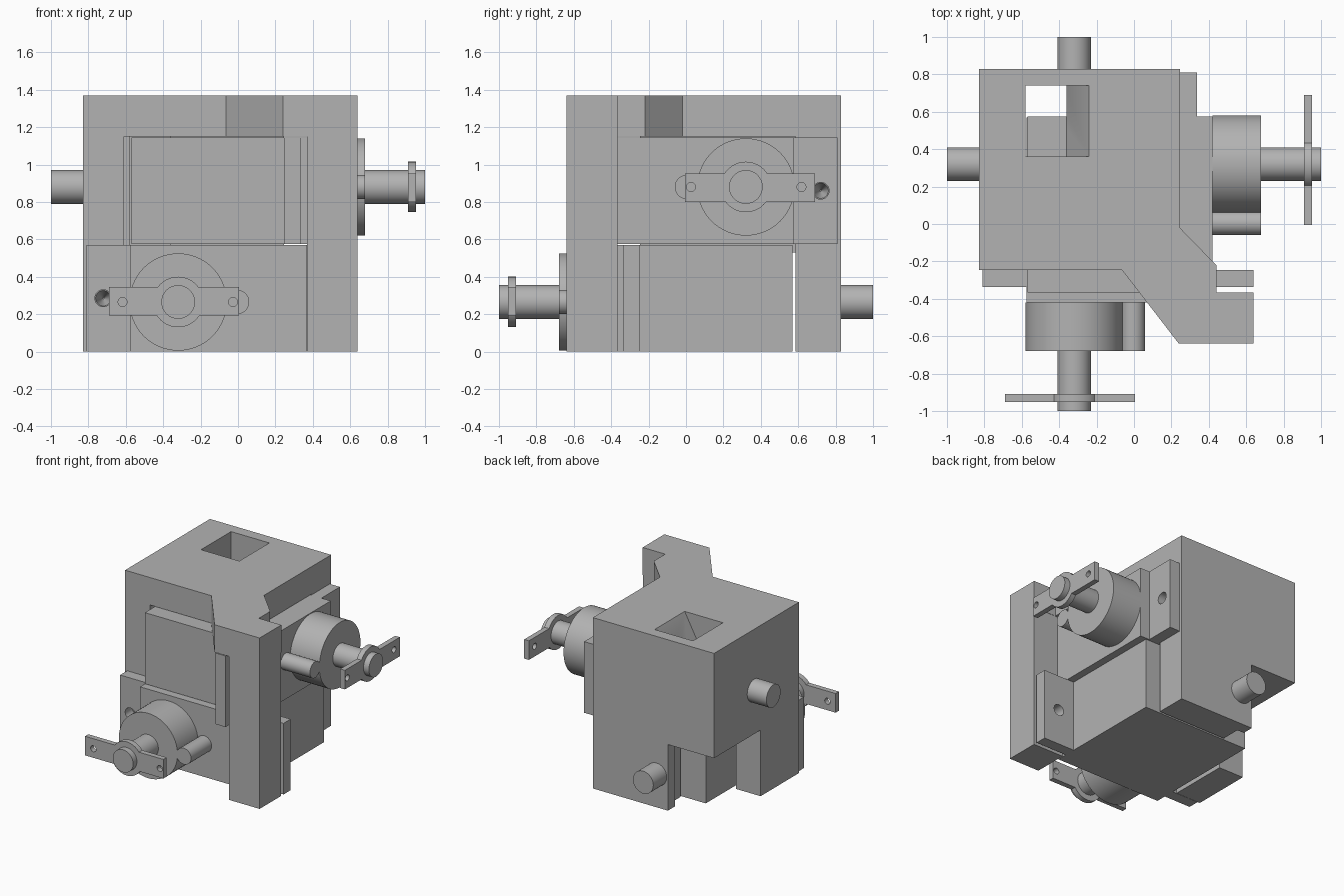
import bpy, bmesh, math
from mathutils import Matrix, Vector

cube = bpy.data.objects.get("Cube")
if cube:
    bpy.data.objects.remove(cube, do_unlink=True)

GREY = (0.45, 0.45, 0.45, 1)
grey = bpy.data.materials.new("plain grey")
grey.diffuse_color = GREY
grey.use_nodes = True
next(n for n in grey.node_tree.nodes if n.type == 'BSDF_PRINCIPLED').inputs["Base Color"].default_value = GREY


def finish(name, bm):
    bmesh.ops.recalc_face_normals(bm, faces=bm.faces)
    mesh = bpy.data.meshes.new(name)
    bm.to_mesh(mesh)
    bm.free()
    mesh.materials.append(grey)
    ob = bpy.data.objects.new(name, mesh)
    bpy.context.collection.objects.link(ob)
    return ob


def prism(name, points, start, end, axis='z'):
    """Extrude an outline along z, or an x-z outline along y."""
    bm = bmesh.new()
    place = (lambda a, b: (a, b, start)) if axis == 'z' else (lambda a, b: (a, start, b))
    face = bm.faces.new([bm.verts.new(place(a, b)) for a, b in points])
    moved = bmesh.ops.extrude_face_region(bm, geom=[face])["geom"]
    step = Vector((0, 0, end - start)) if axis == 'z' else Vector((0, end - start, 0))
    bmesh.ops.translate(bm, vec=step, verts=[v for v in moved if isinstance(v, bmesh.types.BMVert)])
    return finish(name, bm)


def box(name, x0, x1, y0, y1, z0, z1):
    return prism(name, [(x0, y0), (x1, y0), (x1, y1), (x0, y1)], z0, z1)


def rod(name, x, z, radius, y0, y1, tip=None):
    """Round bar along y; a tip radius makes it a cone."""
    bm = bmesh.new()
    bmesh.ops.create_cone(bm, cap_ends=True, segments=64, radius1=radius,
                          radius2=radius if tip is None else tip, depth=y1 - y0)
    bmesh.ops.transform(bm, verts=bm.verts, matrix=Matrix.Translation((x, (y0 + y1) / 2, z))
                        @ Matrix.Rotation(-math.pi / 2, 4, 'X'))
    return finish(name, bm)


def combine(ob, others, operation):
    for other in others:
        mod = ob.modifiers.new("cut", 'BOOLEAN')
        mod.operation, mod.solver, mod.object = operation, 'EXACT', other
        bpy.context.view_layer.update()
        graph = bpy.context.evaluated_depsgraph_get()
        mesh = bpy.data.meshes.new_from_object(ob.evaluated_get(graph))
        ob.modifiers.clear()
        ob.data = mesh
        bpy.data.objects.remove(other, do_unlink=True)
    return ob


def smooth(ob):
    ob.data.shade_smooth()
    ob.data.set_sharp_from_angle(angle=math.radians(30))
    return ob


# Turns the front servo into the upper, sideways one
SIDE = Matrix(((0, -1, 0, 0), (-1, 0, 0, 0), (0, 0, -1, 1.145), (0, 0, 0, 1)))
SHAFT_X, SHAFT_Z = -0.32, 0.265

# Bracket: outline block with the servo bay cut away
outline = [(-0.83, 0.83), (0.245, 0.83), (0.245, -0.02), (0.44, -0.22), (0.44, -0.365),
           (0.64, -0.365), (0.64, -0.64), (0.24, -0.64), (-0.065, -0.245), (-0.83, -0.245)]
bracket = prism("bracket", outline, 0, 1.37)
bay = prism("bay_cutter", [(-0.61, -0.8), (0.37, -0.8), (0.37, -0.367), (0.8, -0.367),
                           (0.8, 0.585), (-0.61, 0.585)], -0.1, 1.15)
notch = box("notch_cutter", -0.9, -0.42, 0.24, 0.9, -0.1, 0.53)
channel = box("channel_cutter", -0.58, -0.36, 0.5, 0.74, -0.1, 1.2)
slot = prism("slot_cutter", [(-0.58, 1.1), (-0.36, 1.1), (-0.36, 1.15), (-0.224, 1.4),
                             (-0.58, 1.4)], 0.36, 0.74, 'y')
pilots = [rod("pilot_cutter", -0.72, 0.285, 0.045, -0.26, -0.1, 0.004) for _ in range(2)]
pilots[1].data.transform(SIDE)
combine(bracket, [bay, notch, channel, slot] + pilots, 'DIFFERENCE')
smooth(bracket)


def servo(prefix, matrix):
    # Case with mounting ears
    case = box(prefix + "_servo_case", -0.575, 0.365, -0.42, 0.57, 0, 0.57)
    ears = box("ears", -0.81, 0.64, -0.337, -0.247, 0, 0.57)
    combine(case, [ears], 'UNION')
    combine(case, [rod("ear_hole", x, 0.285, 0.045, -0.4, -0.246) for x in (-0.72, 0.505)],
            'DIFFERENCE')
    # Gear housing, shaft and rear pivot
    parts = [case,
             rod(prefix + "_gear_housing", SHAFT_X, SHAFT_Z, 0.26, -0.68, -0.42),
             rod(prefix + "_small_gear_housing", -0.005, SHAFT_Z, 0.065, -0.68, -0.42),
             rod(prefix + "_output_shaft", SHAFT_X, SHAFT_Z, 0.09, -1, -0.68),
             rod(prefix + "_pivot_pin", SHAFT_X, SHAFT_Z, 0.09, 0.74, 1)]
    # Horn with a round hub and a hole in each end
    horn = box(prefix + "_horn", -0.69, 0.005, -0.952, -0.91, 0.193, 0.346)
    combine(horn, [rod("hub", SHAFT_X, SHAFT_Z, 0.135, -0.952, -0.91)], 'UNION')
    combine(horn, [rod("horn_hole", x, SHAFT_Z, 0.024, -1, -0.9) for x in (-0.617, -0.027)],
            'DIFFERENCE')
    for part in parts + [horn]:
        part.data.transform(matrix)
        smooth(part)


servo("front", Matrix.Identity(4))
servo("side", SIDE)
